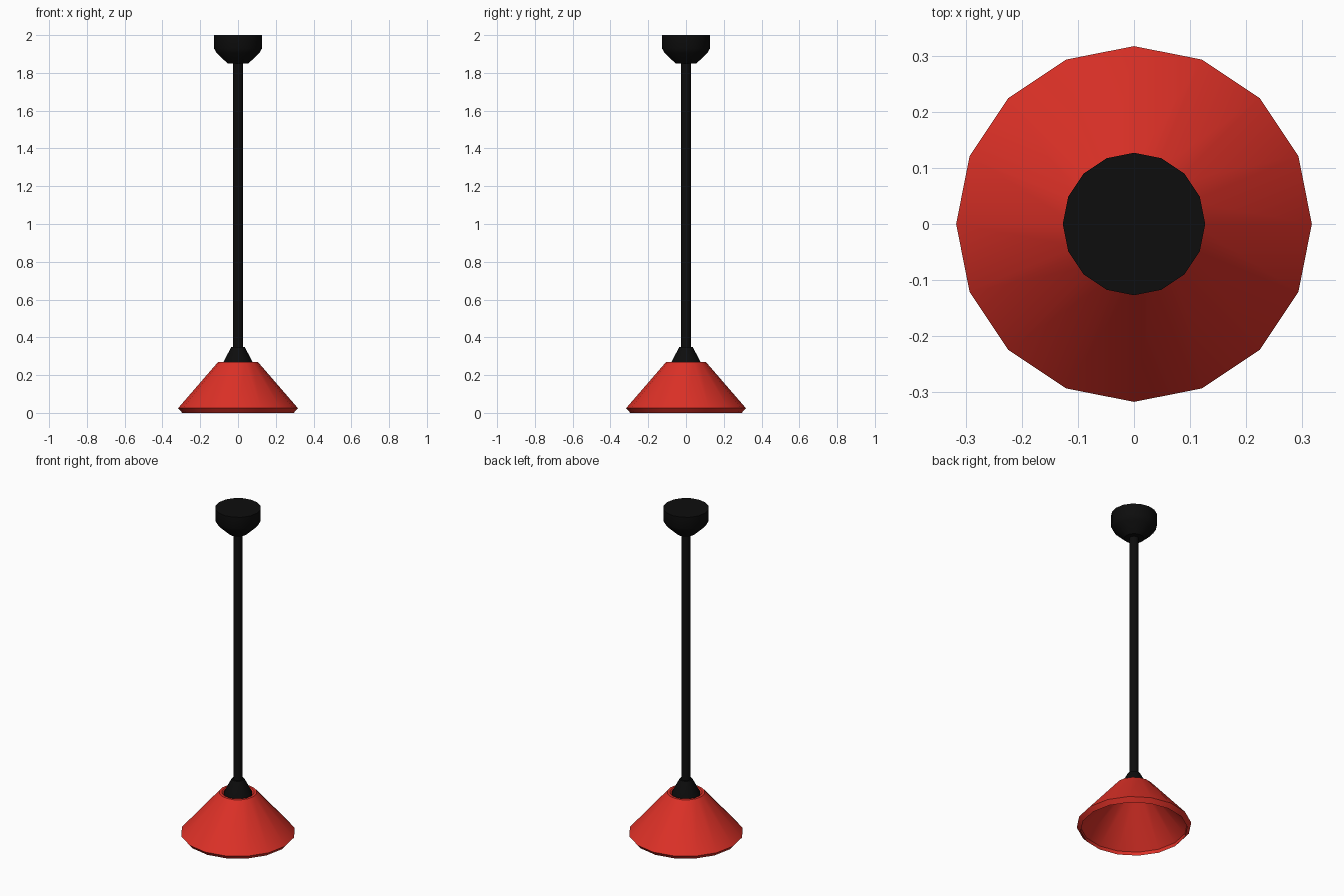
import bpy, math

SIDES = 16

cube = bpy.data.objects.get("Cube")
if cube:
    bpy.data.objects.remove(cube, do_unlink=True)


def make_material(name, rgb):
    mat = bpy.data.materials.new(name)
    mat.use_nodes = True
    mat.diffuse_color = (*rgb, 1)
    bsdf = next(n for n in mat.node_tree.nodes if n.type == 'BSDF_PRINCIPLED')
    bsdf.inputs["Base Color"].default_value = (*rgb, 1)
    return mat


def lathe(name, profile, mat, closed=False):
    """Turn a (radius, height) profile about z; open profiles get end caps."""
    verts, faces = [], []
    for r, z in profile:
        for i in range(SIDES):
            a = math.tau * i / SIDES
            verts.append((r * math.cos(a), r * math.sin(a), z))
    n = len(profile)
    for k in range(n if closed else n - 1):
        lo, hi = k * SIDES, (k + 1) % n * SIDES
        for i in range(SIDES):
            j = (i + 1) % SIDES
            faces.append((lo + i, lo + j, hi + j, hi + i))
    if not closed:
        faces.append(tuple(reversed(range(SIDES))))
        faces.append(tuple(range((n - 1) * SIDES, n * SIDES)))
    mesh = bpy.data.meshes.new(name)
    mesh.from_pydata(verts, [], faces)
    mesh.materials.append(mat)
    obj = bpy.data.objects.new(name, mesh)
    bpy.context.collection.objects.link(obj)
    bpy.ops.object.select_all(action='DESELECT')
    obj.select_set(True)
    bpy.context.view_layer.objects.active = obj
    bpy.ops.object.shade_smooth_by_angle(angle=math.radians(30))
    return obj


red = make_material("red enamel", (0.72, 0.03, 0.02))
black = make_material("black metal", (0.004, 0.004, 0.004))

# Hollow shade with a turned-in rim and a rolled top lip
lathe("lamp_shade", [(0.295, 0), (0.317, 0.025), (0.105, 0.27), (0.09, 0.27),
                     (0.07, 0.25), (0.09, 0.25), (0.295, 0.022)], red, closed=True)
# Plate closing the top of the shade
lathe("shade_top_plate", [(0.085, 0.249), (0.085, 0.255)], red)

# Fitting, rod and ceiling mount
lathe("shade_fitting", [(0.08, 0.256), (0.077, 0.27), (0.035, 0.35)], black)
lathe("hanging_rod", [(0.026, 0.33), (0.026, 1.87)], black)
lathe("ceiling_mount", [(0.055, 1.85), (0.113, 1.905), (0.127, 1.93), (0.127, 2.0)], black)
